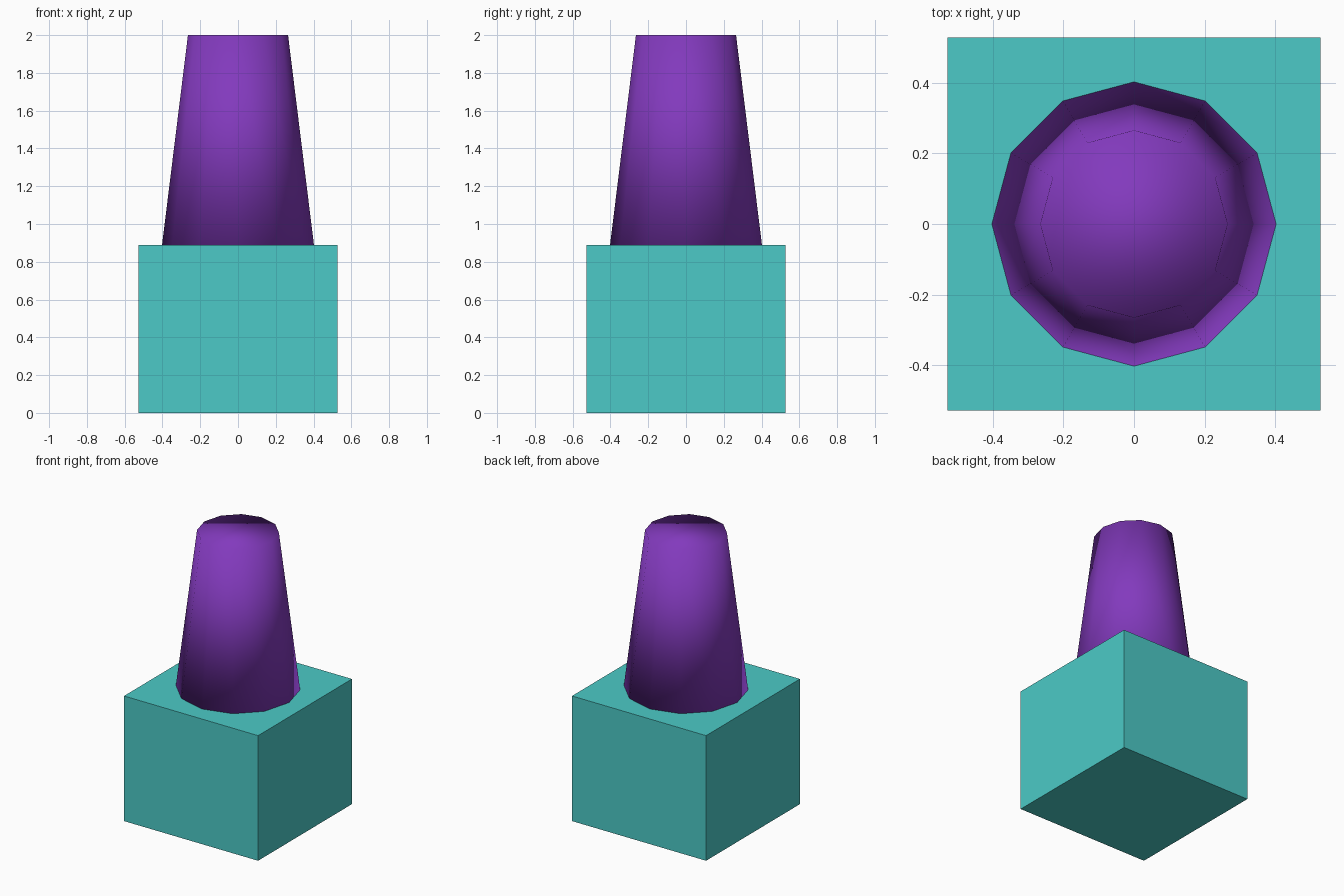
import bpy

if "Cube" in bpy.data.objects:
    bpy.data.objects.remove(bpy.data.objects["Cube"])


def material(name, rgb):
    m = bpy.data.materials.new(name)
    m.diffuse_color = (*rgb, 1.0)
    m.use_nodes = True
    m.node_tree.nodes["Principled BSDF"].inputs["Base Color"].default_value = m.diffuse_color
    return m


teal = material("teal", (0.072, 0.59, 0.57))
purple = material("purple", (0.225, 0.042, 0.51))

BASE_W, BASE_H, TOP_Z = 1.055, 0.89, 2.0

# Square base block
bpy.ops.mesh.primitive_cube_add(size=1, location=(0, 0, BASE_H / 2))
base = bpy.context.object
base.name = "base_block"
base.scale = (BASE_W, BASE_W, BASE_H)
bpy.ops.object.transform_apply(location=False, rotation=False, scale=True)
base.data.materials.append(teal)

# Twelve-sided tapered post, smooth shaded over its rim as well
bpy.ops.mesh.primitive_cone_add(vertices=12, radius1=0.402, radius2=0.265,
                                depth=TOP_Z - BASE_H,
                                location=(0, 0, (TOP_Z + BASE_H) / 2))
post = bpy.context.object
post.name = "tapered_post"
post.data.materials.append(purple)
bpy.ops.object.shade_smooth()
